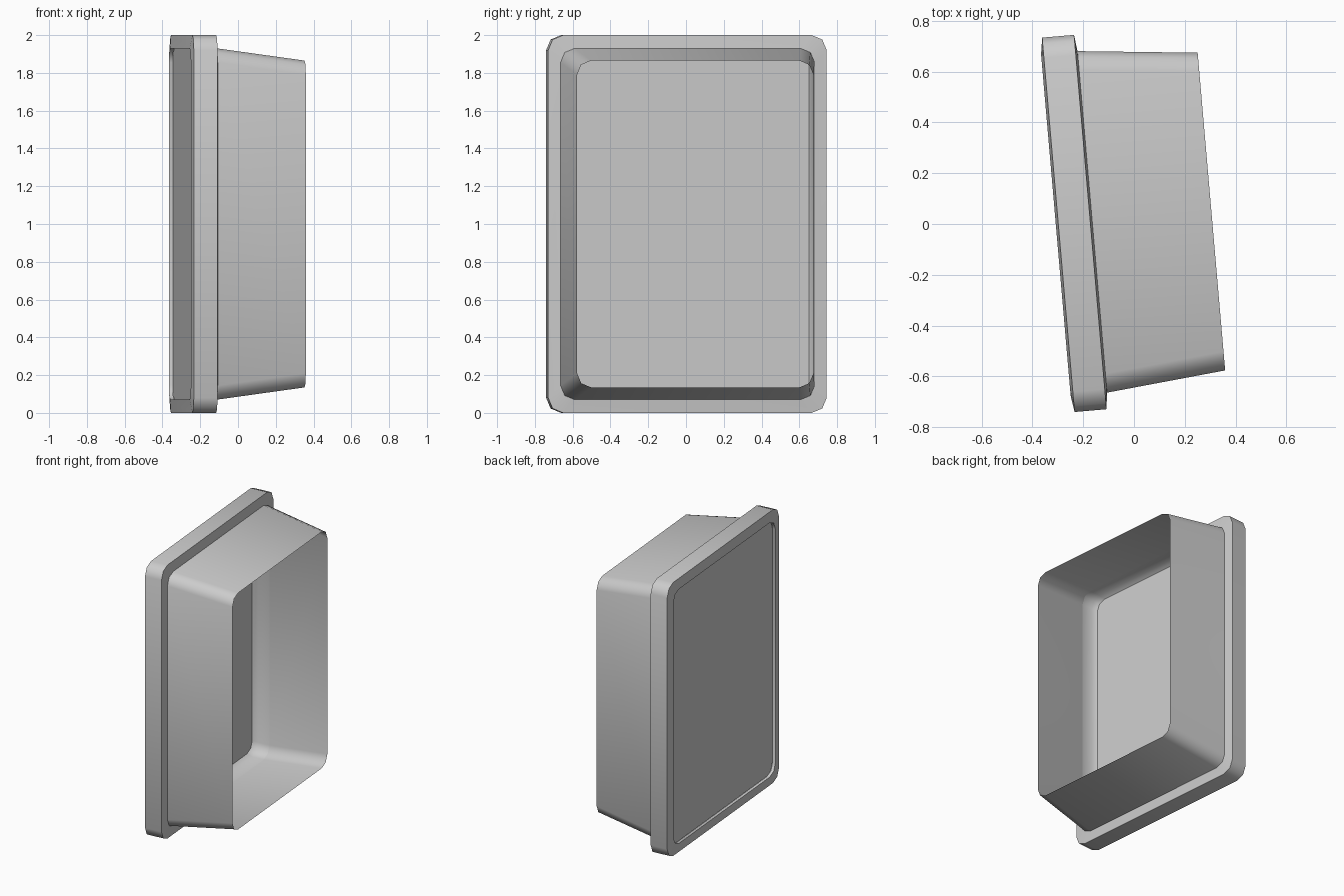
import bpy, bmesh
from math import cos, sin, pi, radians
from mathutils import Matrix

if "Cube" in bpy.data.objects:
    bpy.data.objects.remove(bpy.data.objects["Cube"])

TURN = Matrix.Rotation(radians(4.95), 4, 'Z')
MID_Y = 0.0225      # centre of the rounded rectangles along the local y axis
SEGS = 2            # segments per rounded corner


def loop(bm, x, hy, hz, r):
    """Rounded rectangle in the local yz plane at depth x."""
    verts = []
    for k, (sy, sz) in enumerate(((1, 1), (-1, 1), (-1, -1), (1, -1))):
        for i in range(SEGS + 1):
            a = pi / 2 * (k + i / SEGS)
            y = MID_Y + sy * (hy - r) + r * cos(a)
            z = 1 + sz * (hz - r) + r * sin(a)
            verts.append(bm.verts.new(TURN @ Matrix.Translation((x, y, z)).to_translation()))
    return verts


def skin(name, sections, cap=False, fix_normals=True):
    """Join successive rounded rectangles, optionally filling the last one."""
    bm = bmesh.new()
    loops = [loop(bm, *s) for s in sections]
    n = len(loops[0])
    for a, b in zip(loops, loops[1:]):
        for i in range(n):
            j = (i + 1) % n
            bm.faces.new((a[i], a[j], b[j], b[i]))
    if cap:
        bm.faces.new(loops[-1])
    if fix_normals:
        bmesh.ops.recalc_face_normals(bm, faces=bm.faces)
    me = bpy.data.meshes.new(name)
    bm.to_mesh(me)
    bm.free()
    ob = bpy.data.objects.new(name, me)
    bpy.context.collection.objects.link(ob)
    bpy.ops.object.select_all(action='DESELECT')
    ob.select_set(True)
    bpy.context.view_layer.objects.active = ob
    bpy.ops.object.shade_smooth_by_angle(angle=radians(50))
    return ob


# Outer frame with slightly raised inner edges, stepped inside
skin("frame", [
    (-0.283, 0.655, 0.910, 0.070),
    (-0.250, 0.675, 0.930, 0.075),
    (-0.163, 0.675, 0.930, 0.075),
    (-0.171, 0.740, 1.000, 0.080),
    (-0.297, 0.740, 1.000, 0.080),
    (-0.307, 0.675, 0.930, 0.075),
    (-0.286, 0.675, 0.930, 0.075),
])

# Flat panel closing the back
skin("back_panel", [(-0.285, 0.675, 0.930, 0.075)], cap=True, fix_normals=False)

# Tapering thin-walled sleeve, open at the end
skin("sleeve", [
    (-0.163, 0.675, 0.930, 0.075),
    (0.308, 0.628, 0.865, 0.075),
])
